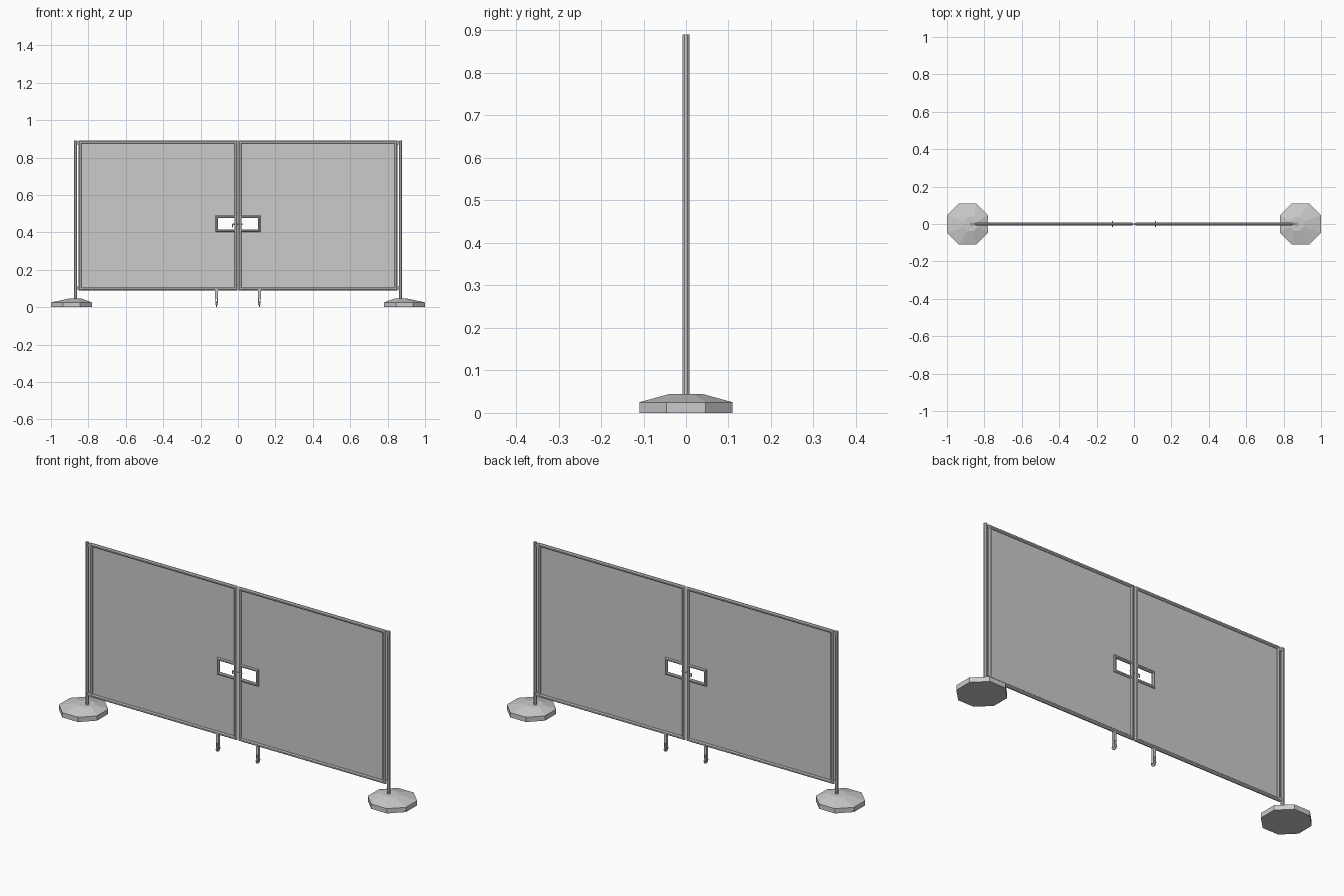
import bpy
import math
from mathutils import Vector

if "Cube" in bpy.data.objects:
    bpy.data.objects.remove(bpy.data.objects["Cube"])

R = 0.008          # tube radius
TOP, BOTTOM = 0.89, 0.09


def make(name, verts, faces):
    me = bpy.data.meshes.new(name)
    me.from_pydata(verts, [], faces)
    me.update()
    ob = bpy.data.objects.new(name, me)
    bpy.context.collection.objects.link(ob)
    return ob


def octagon(apothem):
    r = apothem / math.cos(math.pi / 8)
    return [(r * math.cos(math.pi * (i + 0.5) / 4), r * math.sin(math.pi * (i + 0.5) / 4)) for i in range(8)]


def bridge(a, b, n=8):
    return [(a * n + i, a * n + (i + 1) % n, b * n + (i + 1) % n, b * n + i) for i in range(n)]


def loft(name, rings):
    """Capped octagonal solid from (centre x, z, apothem) rings."""
    verts = [(cx + u, v, z) for cx, z, a in rings for u, v in octagon(a)]
    faces = [f for i in range(len(rings) - 1) for f in bridge(i, i + 1)]
    last = (len(rings) - 1) * 8
    faces += [tuple(range(7, -1, -1)), tuple(range(last, last + 8))]
    return make(name, verts, faces)


def frame(name, x0, x1, z0, z1, r):
    """Mitred rectangular tube frame given by its outer bounds."""
    corners = [(x0 + r, z0 + r, -1, -1), (x1 - r, z0 + r, 1, -1),
               (x1 - r, z1 - r, 1, 1), (x0 + r, z1 - r, -1, 1)]
    verts = [(x + u * sx, v, z + u * sz) for x, z, sx, sz in corners for u, v in octagon(r)]
    faces = [f for i in range(4) for f in bridge(i, (i + 1) % 4)]
    return make(name, verts, faces)


def box(name, loc, size):
    bpy.ops.mesh.primitive_cube_add(size=1, location=loc)
    ob = bpy.context.object
    ob.name = name
    ob.scale = size
    return ob


def rod(name, a, b, r, sides=8):
    a, b = Vector(a), Vector(b)
    bpy.ops.mesh.primitive_cylinder_add(vertices=sides, radius=r, depth=(b - a).length, location=(a + b) / 2)
    ob = bpy.context.object
    ob.name = name
    ob.rotation_euler = (b - a).to_track_quat('Z', 'Y').to_euler()
    return ob


for s, side in ((-1, "left"), (1, "right")):
    def span(a, b):
        return sorted((s * a, s * b))

    # Weighted foot and hinge post
    loft(side + "_foot", [(s * 0.89, 0, 0.11), (s * 0.89, 0.025, 0.11), (s * 0.872, 0.045, 0.037)])
    loft(side + "_post", [(s * 0.868, 0.04, R), (s * 0.868, TOP, R)])

    # Gate leaf frame and handle opening frame
    frame(side + "_gate_frame", *span(0.004, 0.852), BOTTOM, TOP, R)
    frame(side + "_handle_frame", *span(0.005, 0.12), 0.402, 0.49, 0.007)

    # Infill sheet notched around the handle opening
    outline = [(0.012, 0.098), (0.844, 0.098), (0.844, 0.882), (0.012, 0.882),
               (0.012, 0.483), (0.113, 0.483), (0.113, 0.409), (0.012, 0.409)]
    make(side + "_infill_sheet", [(s * x, 0, z) for x, z in outline], [tuple(range(8))])

    # Hinges joining post and leaf
    for z, end in ((0.877, "upper"), (0.103, "lower")):
        box(f"{side}_{end}_hinge", (s * 0.858, 0, z), (0.014, 0.008, 0.016))

    # Forked caster under the leaf
    box(side + "_caster_stem", (s * 0.115, 0, 0.07), (0.014, 0.014, 0.05))
    for k in (-1, 1):
        box(side + "_caster_fork", (s * 0.115 + k * 0.0055, 0, 0.03), (0.003, 0.014, 0.038))
    rod(side + "_caster_wheel", (s * 0.115 - 0.003, 0, 0.015), (s * 0.115 + 0.003, 0, 0.015), 0.015, 12)

# Sliding latch across the gap
rod("latch_bolt", (-0.03, 0, 0.443), (0.025, 0, 0.443), 0.003)
rod("latch_handle", (-0.03, 0, 0.445), (-0.03, 0, 0.427), 0.003)
